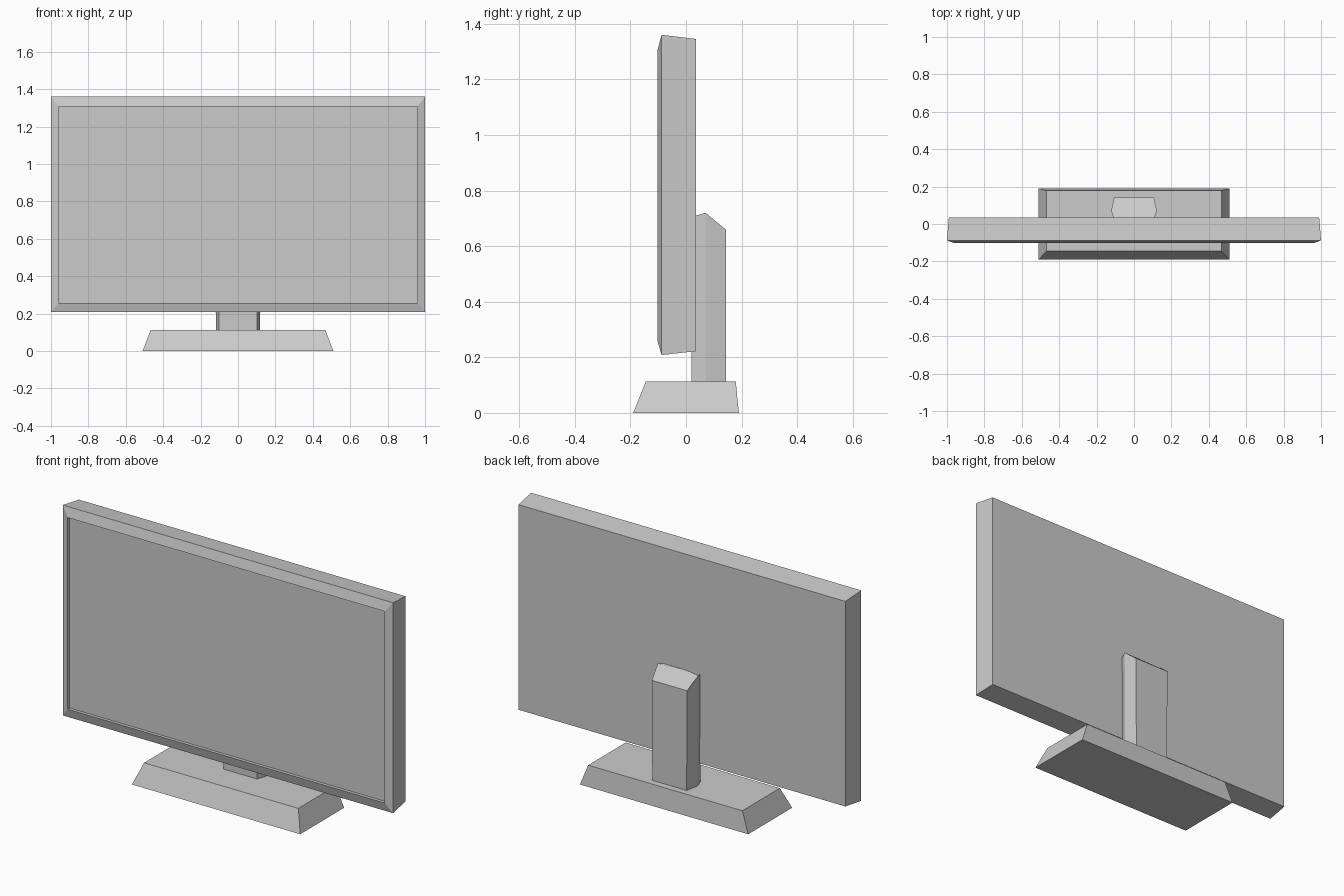
import bpy
import bmesh

cube = bpy.data.objects.get("Cube")
if cube:
    bpy.data.objects.remove(cube, do_unlink=True)

# Single plastic colour
grey = bpy.data.materials.new("grey plastic")
grey.use_nodes = True
colour = (0.6, 0.6, 0.6, 1)
grey.diffuse_color = colour
grey.node_tree.nodes["Principled BSDF"].inputs["Base Color"].default_value = colour


def loft(name, rings):
    """Join matching rings of points and cap both ends."""
    bm = bmesh.new()
    loops = [[bm.verts.new(p) for p in ring] for ring in rings]
    for a, b in zip(loops, loops[1:]):
        for i in range(len(a)):
            j = (i + 1) % len(a)
            bm.faces.new((a[i], a[j], b[j], b[i]))
    bm.faces.new(loops[0][::-1])
    bm.faces.new(loops[-1])
    bmesh.ops.recalc_face_normals(bm, faces=bm.faces)
    mesh = bpy.data.meshes.new(name)
    bm.to_mesh(mesh)
    bm.free()
    mesh.materials.append(grey)
    obj = bpy.data.objects.new(name, mesh)
    bpy.context.collection.objects.link(obj)
    return obj


def upright(w, z0, z1, y):
    return [(-w, y, z0), (w, y, z0), (w, y, z1), (-w, y, z1)]


def flat(w, y0, y1, z):
    return [(-w, y0, z), (w, y0, z), (w, y1, z), (-w, y1, z)]


# Screen: tapered housing, raised bezel and recessed panel
loft("screen", [
    upright(0.99, 0.222, 1.345, 0.036),
    upright(1.0, 0.208, 1.36, -0.088),
    upright(0.96, 0.258, 1.307, -0.102),
    upright(0.96, 0.258, 1.307, -0.085),
])

# Base: wedge-sided foot
loft("base", [
    flat(0.51, -0.19, 0.19, 0),
    flat(0.467, -0.145, 0.179, 0.113),
])

# Neck: six-sided column with a top sloping down to the back
section = [(0.105, 0.02, 0.705), (0.122, 0.07, 0.72), (0.107, 0.143, 0.66)]
outline = section + [(-x, y, z) for x, y, z in reversed(section)]
loft("neck", [
    [(x * 0.97, y, 0.1) for x, y, z in outline],
    outline,
])
